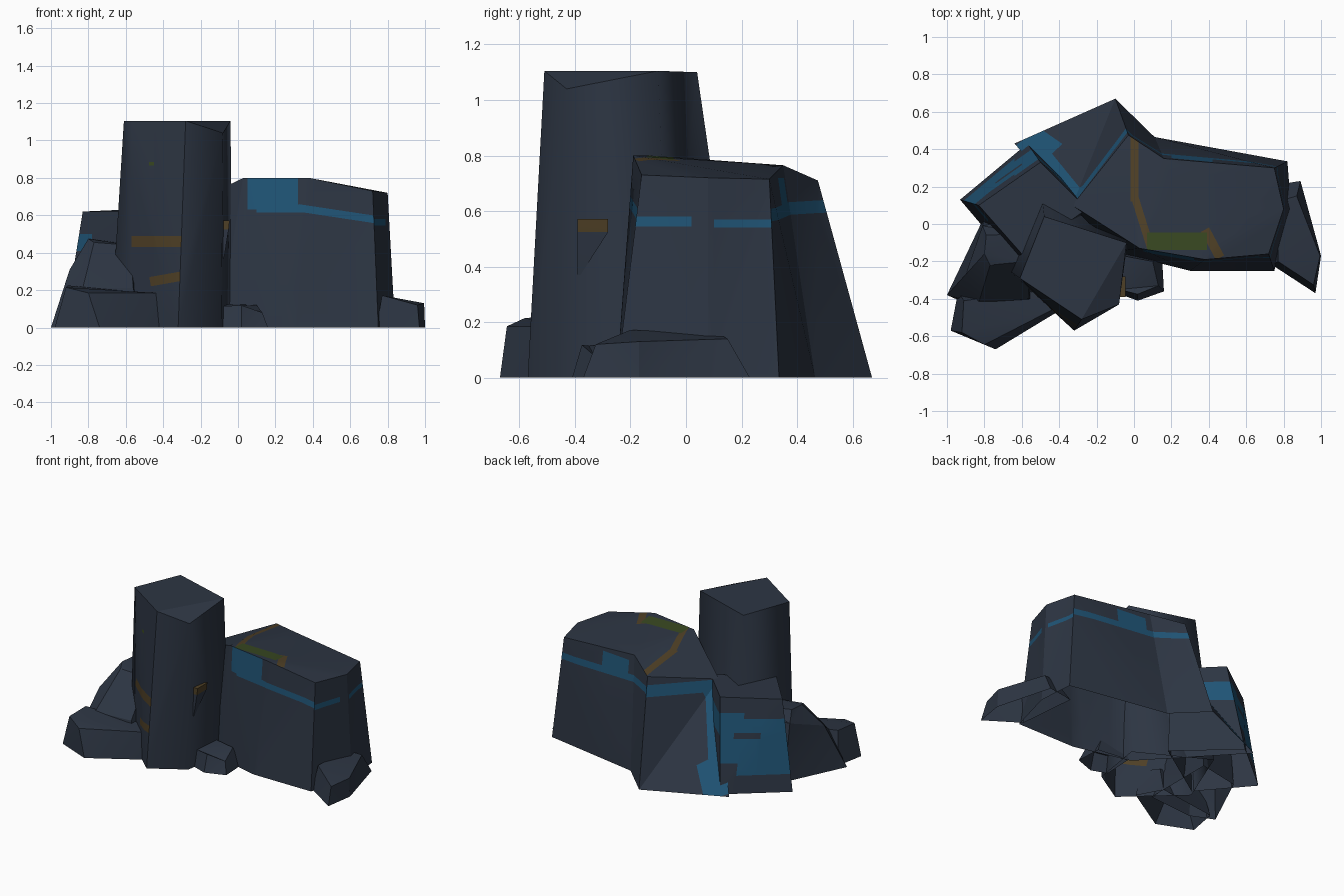
import bpy, bmesh, math
from mathutils import Vector

if "Cube" in bpy.data.objects:
    bpy.data.objects.remove(bpy.data.objects["Cube"])

# Colours
COLOURS = {
    "slate": (0.026, 0.036, 0.056),
    "blue": (0.014, 0.088, 0.178),
    "ochre": (0.078, 0.051, 0.019),
    "moss_green": (0.040, 0.064, 0.015),
}
MATS = {}
for key, col in COLOURS.items():
    MATS[key] = bpy.data.materials.new(key)
    MATS[key].diffuse_color = (*col, 1)
INDEX = {k: i for i, k in enumerate(COLOURS)}


def box(x=(-2, 2), y=(-2, 2), z=(-2, 2)):
    """Half-spaces (a, b, c, d), meaning ax + by + cz > d, that bound a box."""
    out = []
    for axis, (lo, hi) in enumerate((x, y, z)):
        n = [0, 0, 0]
        n[axis] = 1
        out += [(*n, lo), (*[-v for v in n], -hi)]
    return [p for p in out if abs(p[3]) < 2]


def band(p, q, w, axes):
    """Strip of width w along the line p-q in the plane of two axes."""
    (a0, b0), (a1, b1) = p, q
    d = Vector((a1 - a0, b1 - b0))
    length = d.length
    d.normalize()
    out = []
    for n, c, half in ((d, ((a0 + a1) / 2, (b0 + b1) / 2), length / 2),
                       (Vector((-d.y, d.x)), p, w / 2)):
        for s in (1, -1):
            v = [0, 0, 0]
            v[axes[0]], v[axes[1]] = s * n.x, s * n.y
            out.append((*v, s * (n.x * c[0] + n.y * c[1]) - half))
    return out


def paint(bm, colour, planes, facing):
    """Cut the outline of a convex region into matching faces and colour it."""
    def inside(f, upto):
        c = f.calc_center_median()
        return facing(f.normal) and all(
            Vector(p[:3]).dot(c) > p[3] - 1e-5 for p in upto)
    for i, p in enumerate(planes):
        faces = [f for f in bm.faces if inside(f, planes[:i])]
        geom = set(faces)
        for f in faces:
            geom.update(f.edges, f.verts)
        n = Vector(p[:3])
        bmesh.ops.bisect_plane(bm, geom=list(geom), dist=1e-5, plane_no=n,
                               plane_co=n * (p[3] / n.length_squared))
        bm.normal_update()
    for f in bm.faces:
        if inside(f, planes):
            f.material_index = INDEX[colour]


def rock(name, *rings, cap=None, marks=(), round_edge=None):
    """Faceted rock lofted through rings, capped on top, open underneath."""
    bm = bmesh.new()
    vs = [[bm.verts.new(c) for c in r] for r in rings]
    n = len(rings[0])
    for lo, hi in zip(vs, vs[1:]):
        for i in range(n):
            j = (i + 1) % n
            bm.faces.new((lo[i], lo[j], hi[j], hi[i]))
    for tri in cap or [(0, i, i + 1) for i in range(1, n - 1)]:
        bm.faces.new([vs[-1][i] for i in tri])
    bmesh.ops.triangulate(bm, faces=bm.faces[:])
    bm.normal_update()
    for m in marks:
        paint(bm, *m)
    # Soften shallow folds, and any chosen edges
    for f in bm.faces:
        f.smooth = True
    for e in bm.edges:
        e.smooth = (e.calc_face_angle(0) < math.radians(25)
                    or bool(round_edge and round_edge(e)))
    me = bpy.data.meshes.new(name)
    bm.to_mesh(me)
    bm.free()
    for m in MATS.values():
        me.materials.append(m)
    ob = bpy.data.objects.new(name, me)
    bpy.context.collection.objects.link(ob)


def ground(*pts):
    return [(x, y, 0) for x, y in pts]


# Facing rules
top = lambda n: n.z > 0.6
front = lambda n: n.y < -0.5 and n.z < 0.6
right = lambda n: n.x > 0.7 and n.y < 0.3 and n.z < 0.6
back = lambda n: n.y > 0.3 and n.x > -0.2 and n.z < 0.6
slope = lambda n: n.x < -0.15 and n.y > 0.3 and n.z < 0.75
left_front = lambda n: n.x < -0.2 and n.y < -0.3 and n.z < 0.6
anyway = lambda n: True

# Big flat-topped outcrop with blue seam and ochre and green top
rock("main_outcrop",
     ground((-0.1, -0.15), (0.30, -0.25), (0.75, -0.25), (0.84, 0.08),
            (0.82, 0.335), (0.11, 0.465), (-0.1, 0.67), (-0.64, 0.43)),
     [(0.03, -0.13, 0.8), (0.38, -0.19, 0.8), (0.72, -0.16, 0.73),
      (0.8, 0.08, 0.72), (0.75, 0.3, 0.715), (0.16, 0.35, 0.765),
      (-0.03, 0.475, 0.71), (-0.33, 0.1, 0.63)],
     cap=((1, 2, 3), (1, 3, 4), (1, 4, 5), (1, 5, 0), (0, 5, 6), (0, 6, 7)),
     marks=[
         ("blue", box(x=(0.05, 0.32), z=(0.63, 0.85)), front),
         ("blue", band((0.10, 0.63), (0.36, 0.63), 0.03, (0, 2)), front),
         ("blue", band((0.32, 0.64), (0.85, 0.56), 0.04, (0, 2)), front),
         ("blue", box(y=(-0.3, 0.02), z=(0.545, 0.58)), right),
         ("blue", box(y=(0.1, 0.4), z=(0.54, 0.57)), right),
         ("blue", band((0.9, 0.58), (-0.12, 0.62), 0.045, (0, 2)), back),
         ("blue", box(x=(0.2, 0.42), z=(0.61, 0.72)), back),
         ("blue", band((0.15, 0.635), (-0.5, 0.575), 0.075, (0, 2)), slope),
         ("blue", band((-0.31, 0.63), (-0.59, 0.0), 0.12, (0, 2)), slope),
         ("blue", band((-0.45, 0.2), (-0.58, 0.0), 0.16, (0, 2)), slope),
         ("ochre", box(x=(-0.02, 0.025), y=(0.12, 0.5)), top),
         ("ochre", band((0.005, 0.14), (0.09, -0.13), 0.04, (0, 1)), top),
         ("ochre", band((0.38, -0.03), (0.46, -0.18), 0.05, (0, 1)), top),
         ("moss_green", box(x=(0.07, 0.39), y=(-0.14, -0.045)), top),
     ])


def pillar_side(e):
    """Upright pillar edges other than the sharp front corner."""
    return (all(abs(f.normal.z) < 0.5 for f in e.link_faces)
            and any(v.co.x > -0.25 or v.co.y > -0.45 for v in e.verts))


# Tall pillar
rock("tall_pillar",
     ground((-0.32, -0.57), (-0.09, -0.43), (-0.03, -0.06), (-0.5, 0.2),
            (-0.68, -0.24)),
     [(-0.28, -0.51, 1.105), (-0.08, -0.43, 1.04), (-0.04, -0.1, 1.105),
      (-0.48, 0.04, 1.1), (-0.61, -0.29, 1.105)],
     round_edge=pillar_side,
     marks=[
         ("ochre", box(x=(-0.57, -0.2), z=(0.43, 0.49)), left_front),
         ("ochre", band((-0.47, 0.245), (-0.3, 0.275), 0.05, (0, 2)), left_front),
         ("moss_green", box(x=(-0.475, -0.45), z=(0.865, 0.885)), left_front),
     ])


def chip_ring(x, y, z):
    return [(-0.1, -0.39, z), (x, -0.39, z), (x, y, z), (-0.1, y, z)]


# Small chip on the side of the pillar
rock("pillar_chip", chip_ring(-0.075, -0.38, 0.37), chip_ring(-0.05, -0.28, 0.525),
     chip_ring(-0.045, -0.28, 0.572),
     marks=[("ochre", box(z=(0.525, 0.6)), anyway)])

# Left block with a large blue panel
rock("left_block",
     ground((-0.93, 0.13), (-0.65, -0.2), (-0.2, 0.1), (-0.57, 0.43)),
     [(-0.83, 0.1, 0.62), (-0.6, -0.16, 0.62), (-0.25, 0.08, 0.635),
      (-0.5, 0.33, 0.635)],
     marks=[
         ("blue", box(x=(-1, -0.64), z=(0.12, 0.49)), slope),
         ("blue", box(x=(-0.64, -0.4), z=(0.2, 0.53)), slope),
         ("slate", box(x=(-0.74, -0.6), z=(0.36, 0.40)), slope),
         ("blue", box(x=(-1, -0.78), z=(0.41, 0.5)), left_front),
         ("blue", box(z=(0.38, 0.52)), lambda n: n.x > 0.2 and n.y > 0.2 and n.z < 0.6),
     ])

# Boulders around the foot
rock("left_boulder",
     ground((-1, -0.38), (-0.84, -0.45), (-0.5, -0.42), (-0.5, 0.1), (-0.8, 0.04)),
     [(-0.9, -0.27, 0.31), (-0.83, -0.42, 0.21), (-0.56, -0.40, 0.21),
      (-0.52, 0.05, 0.42), (-0.81, -0.01, 0.4)],
     [(-0.8, -0.16, 0.475), (-0.77, -0.22, 0.455), (-0.575, -0.2, 0.44),
      (-0.55, -0.05, 0.44), (-0.79, -0.06, 0.475)])
rock("front_left_boulder",
     ground((-0.98, -0.57), (-0.74, -0.67), (-0.41, -0.47), (-0.5, -0.3),
            (-0.94, -0.36)),
     [(-0.92, -0.58, 0.215), (-0.8, -0.645, 0.185), (-0.44, -0.46, 0.185),
      (-0.52, -0.36, 0.19), (-0.91, -0.41, 0.225)])
rock("front_boulder",
     ground((-0.09, -0.37), (0.02, -0.41), (0.16, -0.36), (0.15, -0.18),
            (-0.08, -0.15)),
     [(-0.08, -0.35, 0.115), (0.02, -0.375, 0.118), (0.13, -0.33, 0.08),
      (0.1, -0.2, 0.12), (-0.06, -0.17, 0.125)])
rock("right_boulder",
     ground((0.74, -0.22), (0.97, -0.37), (1, -0.17), (0.89, 0.23), (0.7, 0.2)),
     [(0.77, -0.2, 0.172), (0.96, -0.325, 0.12), (0.995, -0.17, 0.13),
      (0.87, 0.15, 0.14), (0.77, 0.12, 0.158)])

for m in bpy.data.materials:
    if m.users and not m.is_grease_pencil:
        m.use_nodes = True
        m.node_tree.nodes["Principled BSDF"].inputs["Base Color"].default_value = m.diffuse_color
